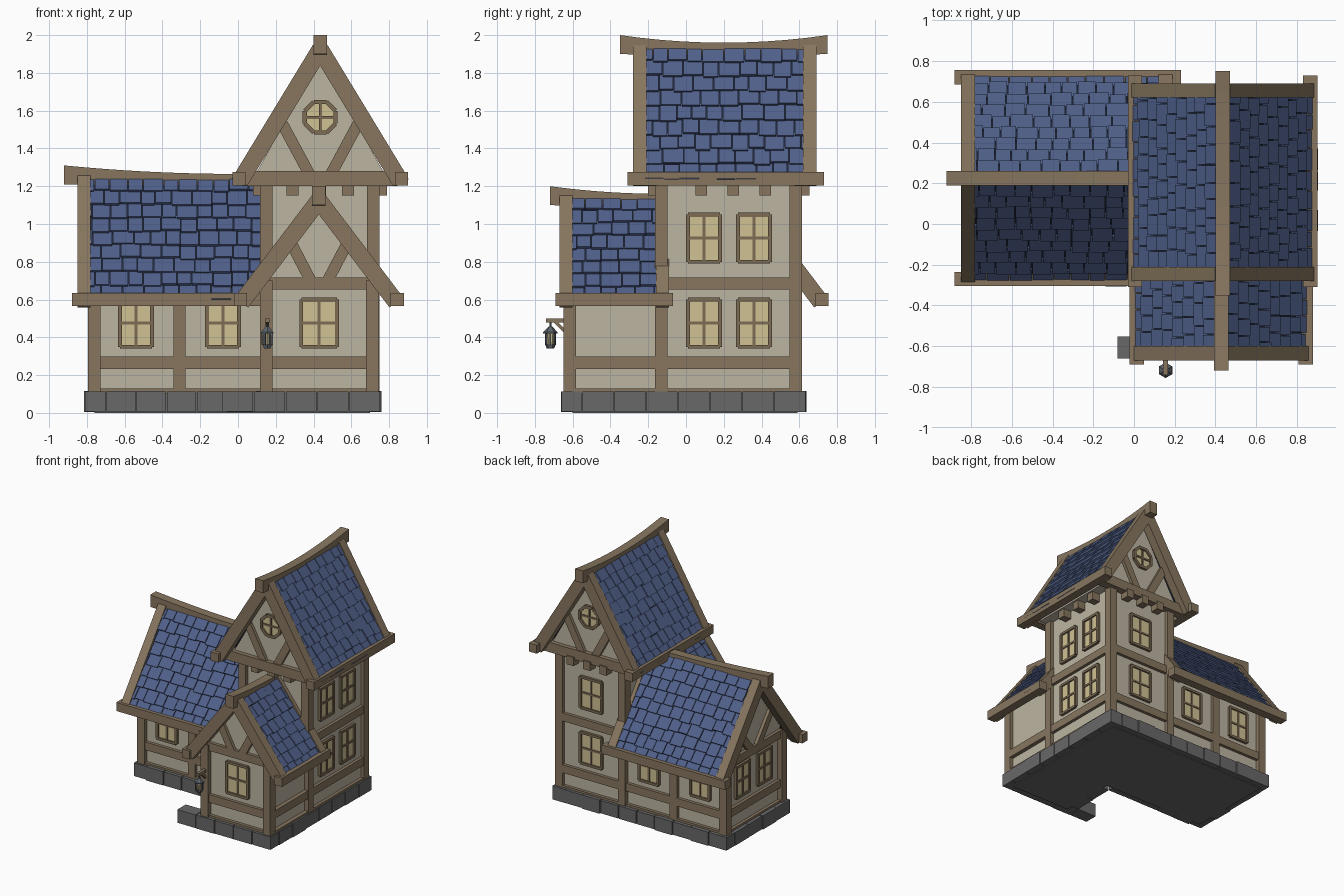
import bpy, bmesh, math, random
from mathutils import Matrix, Vector

random.seed(4)
if "Cube" in bpy.data.objects:
    bpy.data.objects.remove(bpy.data.objects["Cube"])

COLOURS = {"timber": "87765F", "plaster": "BCB5A2", "roof_blue": "50608A", "roof_gap": "20273A",
           "stone": "686868", "window_wood": "7D6C55", "window_glass": "D0C294", "iron": "5C646C"}


def linear(code):
    vals = [int(code[i:i + 2], 16) / 255 for i in (0, 2, 4)]
    return [v / 12.92 if v < 0.04 else ((v + 0.055) / 1.055) ** 2.4 for v in vals] + [1]


def material(name):
    mat = bpy.data.materials.new(name)
    mat.use_nodes = True
    mat.diffuse_color = linear(COLOURS[name])
    shader = mat.node_tree.nodes["Principled BSDF"]
    shader.inputs["Base Color"].default_value = mat.diffuse_color
    shader.inputs["Roughness"].default_value = 0.9
    return mat


MATS = {name: material(name) for name in COLOURS}
PARTS = {}
T = Matrix.Translation


def mesh(part, mat):
    return PARTS.setdefault(part, (bmesh.new(), mat))[0]


def box(part, mat, M, at, size, tilt=0):
    M = M @ T(at) @ Matrix.Rotation(tilt, 4, "X") @ Matrix.Diagonal((*size, 1))
    bmesh.ops.create_cube(mesh(part, mat), size=1, matrix=M)


def cone(part, mat, M, at, r1, r2, depth, sides=6):
    bmesh.ops.create_cone(mesh(part, mat), cap_ends=True, segments=sides, radius1=r1,
                          radius2=r2, depth=depth, matrix=M @ T(at))


def loft(part, mat, M, sections):
    """Skin a list of closed sections and cap both ends."""
    bm = mesh(part, mat)
    rings = [[bm.verts.new(M @ Vector(p)) for p in s] for s in sections]
    n = len(rings[0])
    for a, b in zip(rings, rings[1:]):
        for i in range(n):
            bm.faces.new((a[i], a[(i + 1) % n], b[(i + 1) % n], b[i]))
    bm.faces.new(rings[0])
    bm.faces.new(rings[-1])


def wall(x, y, turn):
    """Wall frame: x along the wall, -y outward, z up."""
    return T((x, y, 0)) @ Matrix.Rotation(math.radians(turn), 4, "Z")


def stick(part, W, p, q, width=0.065, depth=0.05, mat="timber", out=0):
    dx, dz = q[0] - p[0], q[1] - p[1]
    M = W @ T(((p[0] + q[0]) / 2, -out, (p[1] + q[1]) / 2)) @ Matrix.Rotation(-math.atan2(dz, dx), 4, "Y")
    box(part, mat, M, (0, 0, 0), (math.hypot(dx, dz), depth, width))


def window(W, x, z, w=0.19, h=0.25):
    box("window_panes", "window_glass", W, (x, -0.004, z), (w, 0.008, h))
    for s in (-1, 1):
        for part, a, b in (("side", (s * w / 2, -h / 2), (s * w / 2, h / 2)),
                           ("rail", (-w / 2, s * h / 2), (w / 2, s * h / 2))):
            stick("window_frames", W @ T((x, 0, z)), a, b, 0.02, 0.04, "window_wood")
    stick("window_frames", W, (x, z - h / 2), (x, z + h / 2), 0.016, 0.03, "window_wood")
    stick("window_frames", W, (x - w / 2, z), (x + w / 2, z), 0.016, 0.03, "window_wood")


def round_window(W, z, r=0.088):
    W = W @ T((0, 0, z))
    pts = [(r * math.cos(a), r * math.sin(a)) for a in (math.pi * (i + 0.5) / 4 for i in range(8))]
    for p, q in zip(pts, pts[1:] + pts[:1]):
        stick("round_window_frames", W, p, q, 0.022, 0.04, "window_wood")
    for p, q in (((-r, 0), (r, 0)), ((0, -r), (0, r))):
        stick("round_window_frames", W, p, q, 0.014, 0.03, "window_wood")
    turned = W @ Matrix.Rotation(math.pi / 2, 4, "X") @ Matrix.Rotation(math.pi / 8, 4, "Z")
    cone("round_window_panes", "window_glass", turned, (0, 0, 0.003), r, r, 0.008, 8)


def roof(name, M, half, eave, top, y0, y1, ridge, eaves, low, lift):
    """Gable roof along local y: slabs, shingles, barge boards, eave beams, sagging ridge."""
    rise = top - eave
    length = math.hypot(half, rise)
    for side in (-1, 1):
        along = Vector((0, 1, 0))
        up = Vector((-side * half, 0, rise)) / length
        out = Vector((side * rise, 0, half)) / length
        S = Matrix((along, up, out)).transposed().to_4x4()
        S = M @ T((side * half, 0, eave)) @ S
        mid, span = (y0 + y1) / 2, y1 - y0
        box(name + "_roof_boards", "roof_gap", S, (mid, length / 2, 0), (span - 0.04, length, 0.03))
        for y in (y0 + 0.035, y1 - 0.035):
            box(name + "_barge_boards", "timber", S, (y, length / 2, 0), (0.07, length, 0.09))
        rows = round(length / 0.088)
        pitch = length / rows
        for r in range(rows):
            y = y0 + 0.065 - random.uniform(0, 0.05)
            while y < y1 - 0.07:
                w = random.uniform(0.075, 0.115)
                a, b = max(y, y0 + 0.06), min(y + w, y1 - 0.06)
                if b - a > 0.015:
                    drop = random.uniform(-0.009, 0.009)
                    box(name + "_shingles", "roof_blue", S,
                        ((a + b) / 2, (r + 0.5) * pitch + drop, 0.026 + random.uniform(0, 0.004)),
                        (b - a - 0.005, pitch * 1.12, 0.016), -0.13)
                y += w
        box(name + "_eave_beams", "timber", M, (side * (half + 0.005), sum(eaves) / 2, eave + 0.015),
            (0.07, eaves[1] - eaves[0], 0.07))
    sections = []
    reach = max(abs(ridge[0] - low), abs(ridge[1] - low))
    for i in range(11):
        y = ridge[0] + (ridge[1] - ridge[0]) * i / 10
        z = top + lift * ((y - low) / reach) ** 2
        h = 0.035 + 0.015 * ((y - low) / reach) ** 2
        sections.append([(-0.036, y, z - h), (0.036, y, z - h), (0.036, y, z + h), (-0.036, y, z + h)])
    loft(name + "_ridge_beam", "timber", M, sections)


def body(part, M, profile, y0, y1):
    loft(part, "plaster", M, [[(x, y, z) for x, z in profile] for y in (y0, y1)])


def house(half, shoulder, peak):
    return [(-half, 0.1), (half, 0.1), (half, shoulder), (0, peak), (-half, shoulder)]


HOME = Matrix()
tower = T((0.435, 0, 0))
porch = T((0.428, 0, 0))
wing = wall(0, 0.225, 90)

# Plastered walls
body("tower_walls", tower, [(-0.285, 0.1), (0.285, 0.1), (0.285, 1.24), (-0.285, 1.24)], -0.13, 0.585)
body("tower_gable", tower, [(-0.37, 1.215), (0.37, 1.215), (0, 1.87)], -0.19, 0.61)
body("front_wing_walls", porch, house(0.285, 0.71, 1.09), -0.61, -0.1)
body("side_wing_walls", wing, house(0.355, 0.72, 1.18), -0.16, 0.755)

# Roofs
roof("tower", tower, 0.425, 1.225, 1.925, -0.28, 0.69, (-0.35, 0.75), (-0.31, 0.73), 0.2, 0.025)
roof("front_wing", porch, 0.41, 0.585, 1.125, -0.67, -0.09, (-0.72, -0.13), (-0.69, -0.07), -0.13, 0.025)
roof("side_wing", wing, 0.49, 0.585, 1.23, -0.19, 0.85, (-0.15, 0.92), (-0.23, 0.88), 0, 0.03)

# Corner posts
for x, y, top in ((0.15, -0.13, 1.22), (0.715, -0.13, 1.22), (0.15, 0.58, 1.22), (0.715, 0.58, 1.22),
                  (0.15, -0.615, 0.7), (0.71, -0.615, 0.7), (-0.76, -0.13, 0.68), (-0.76, 0.58, 0.68)):
    box("corner_posts", "timber", HOME, (x, y, (top + 0.11) / 2), (0.066, 0.066, top - 0.11))

# Rails on every side: wall frame, start, end, height
front, back = wall(0.43, -0.61, 0), wall(0.435, 0.585, 180)
right, left = wall(0.72, 0, 90), wall(-0.755, 0.225, 270)
wing_front, wing_back = wall(0, -0.13, 0), wall(0, 0.58, 180)
porch_left = wall(0.143, 0, 270)
for W, a, b, z in ((front, -0.28, 0.28, 0.265), (front, -0.28, 0.28, 0.685),
                   (right, -0.6, 0.58, 0.265), (right, -0.1, 0.58, 0.685),
                   (back, -0.28, 0.28, 0.265), (back, -0.28, 0.28, 0.685),
                   (left, -0.35, 0.35, 0.265), (left, -0.35, 0.35, 0.665),
                   (wing_front, -0.76, 0.15, 0.265), (wing_back, -0.15, 0.76, 0.265),
                   (porch_left, 0.13, 0.6, 0.265)):
    stick("wall_rails", W, (a, z), (b, z))
    stick("wall_sills", W, (a, 0.115), (b, 0.115), 0.03)
stick("wing_middle_posts", wing_front, (-0.31, 0.11), (-0.31, 0.68))
stick("wing_middle_posts", wing_back, (0.31, 0.11), (0.31, 0.68))

# Gable beams, braces and round windows
for W in (wall(0.435, -0.19, 0), wall(0.435, 0.61, 180)):
    stick("tower_gable_beams", W, (-0.41, 1.24), (0.41, 1.24), 0.08, 0.07)
    round_window(W, 1.565)
    for s in (-1, 1):
        stick("gable_braces", W, (s * 0.2, 1.53), (s * 0.055, 1.26), 0.06)
for W, z, spread in ((front, 0.7, 0.16), (left, 0.68, 0.22)):
    for s in (-1, 1):
        stick("gable_braces", W, (s * spread, z + 0.22), (s * 0.045, z), 0.06)

# Brackets under the overhanging tower top
for i in (-1, 0, 1):
    for W, x in ((wall(0.435, -0.13, 0), i * 0.147), (back, i * 0.147),
                 (right, 0.25 + i * 0.17), (wall(0.15, 0, 270), -0.25 + i * 0.17)):
        box("jetty_brackets", "timber", W, (x, -0.02, 1.185), (0.062, 0.1, 0.07))

# Windows
window(front, 0, 0.475)
for z in (0.475, 0.925):
    window(back, 0, z)
    for y in (0.095, 0.36):
        window(right, y, z, 0.17)
for x in (-0.54, -0.08):
    window(wing_front, x, 0.475, 0.17)
    window(wing_back, -x, 0.475, 0.17)
for y in (-0.14, 0.14):
    window(left, y, 0.475, 0.17)


# Stone footing
def stones(W, a, b):
    count = round((b - a) / 0.165)
    step = (b - a) / count
    for i in range(count):
        jut = random.uniform(0, 0.008)
        box("stone_footing", "stone", W, (a + (i + 0.5) * step, -jut / 2, 0.06),
            (step - 0.006, 0.105 + jut, 0.104 + jut))


stones(wall(0, -0.605, 0), -0.085, 0.755)
stones(wall(0.7, 0, 90), -0.55, 0.635)
stones(wall(0, 0.58, 180), -0.65, 0.81)
stones(wall(-0.755, 0, 270), -0.53, 0.18)
stones(wall(0, -0.125, 0), -0.7, 0.1)
stones(wall(0.155, 0, 270), 0.18, 0.55)
box("floor_slab", "stone", HOME, (-0.03, 0.23, 0.05), (1.46, 0.72, 0.1))
box("floor_slab", "stone", HOME, (0.43, -0.35, 0.05), (0.54, 0.5, 0.1))

# Hanging lantern on a braced arm
arm = wall(0.155, -0.64, 270)
stick("lantern_arm", arm, (-0.02, 0.49), (0.1, 0.49), 0.022, 0.025)
stick("lantern_arm", arm, (0, 0.43), (0.055, 0.485), 0.018, 0.02)
lamp = T((0.155, -0.718, 0))
for z, r1, r2, depth in ((0.47, 0.005, 0.005, 0.04), (0.442, 0.038, 0.01, 0.03),
                         (0.424, 0.038, 0.038, 0.008), (0.352, 0.02, 0.028, 0.022)):
    cone("lantern_metal", "iron", lamp, (0, 0, z), r1, r2, depth)
cone("lantern_glass", "window_glass", lamp, (0, 0, 0.392), 0.018, 0.026, 0.06)
for i in range(6):
    spin = lamp @ Matrix.Rotation(i * math.pi / 3, 4, "Z")
    box("lantern_metal", "iron", spin, (0.027, 0, 0.392), (0.008, 0.008, 0.066))

# Turn the collected parts into objects
for name, (bm, mat) in PARTS.items():
    bmesh.ops.recalc_face_normals(bm, faces=bm.faces)
    data = bpy.data.meshes.new(name)
    bm.to_mesh(data)
    bm.free()
    data.materials.append(MATS[mat])
    bpy.context.collection.objects.link(bpy.data.objects.new(name, data))
